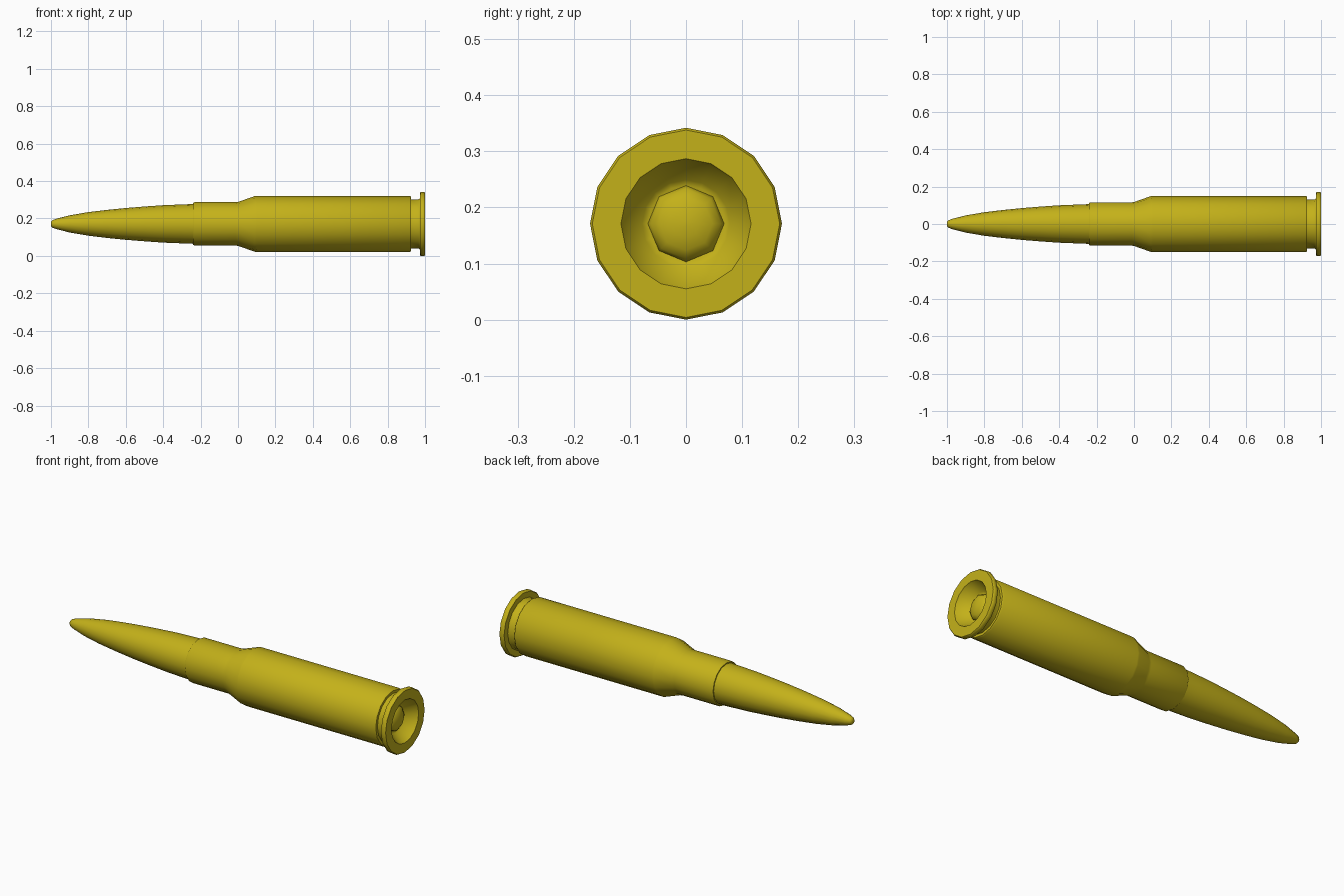
import bpy, math

if "Cube" in bpy.data.objects:
    bpy.data.objects.remove(bpy.data.objects["Cube"])

RADIUS = 0.171  # rim radius = height of the axis above the ground

brass = bpy.data.materials.new("brass")
brass.diffuse_color = (0.55, 0.44, 0.01, 1)
brass.use_nodes = True
brass.node_tree.nodes["Principled BSDF"].inputs["Base Color"].default_value = brass.diffuse_color


def lathe(name, profile, sides, angle=30):
    """Revolve (x, radius) points about the long axis; close ends with caps."""
    verts, faces = [], []
    for x, r in profile:
        for i in range(sides):
            a = 2 * math.pi * i / sides
            verts.append((x, r * math.sin(a), RADIUS + r * math.cos(a)))
    for k in range(len(profile) - 1):
        for i in range(sides):
            j = (i + 1) % sides
            a, b = k * sides, (k + 1) * sides
            faces.append((a + i, b + i, b + j, a + j)[::-1])
    faces.append(tuple(range(sides))[::-1])
    faces.append(tuple(range((len(profile) - 1) * sides, len(profile) * sides)))
    # winding: make all normals consistent and outward
    mesh = bpy.data.meshes.new(name)
    mesh.from_pydata(verts, [], faces)
    import bmesh
    bm = bmesh.new()
    bm.from_mesh(mesh)
    bmesh.ops.recalc_face_normals(bm, faces=bm.faces)
    bm.to_mesh(mesh)
    bm.free()
    obj = bpy.data.objects.new(name, mesh)
    bpy.context.collection.objects.link(obj)
    mesh.materials.append(brass)
    bpy.ops.object.select_all(action='DESELECT')
    obj.select_set(True)
    bpy.context.view_layer.objects.active = obj
    bpy.ops.object.shade_smooth_by_angle(angle=math.radians(angle))
    return obj


# Pointed tip with a gently curved ogive
lathe("tip", [(-1, 0.012), (-0.992, 0.02), (-0.97, 0.028), (-0.9, 0.046),
              (-0.8, 0.063), (-0.7, 0.075), (-0.6, 0.085), (-0.5, 0.093),
              (-0.4, 0.1), (-0.3, 0.104), (-0.22, 0.107)], 16, 50)

# Case: neck, shoulder, body, groove, rim and the recess in the base
lathe("case", [(-0.24, 0.105), (-0.24, 0.112), (-0.233, 0.116), (-0.01, 0.116),
               (0.005, 0.119), (0.09, 0.149), (0.1, 0.15),
               (0.919, 0.15), (0.926, 0.145), (0.926, 0.131), (0.965, 0.131),
               (0.972, 0.136), (0.972, 0.167), (0.977, RADIUS), (0.995, RADIUS),
               (1, 0.167), (1, 0.116), (0.992, 0.112), (0.945, 0.078),
               (0.94, 0.068)], 16, 40)

# Domed primer sitting in the recess
lathe("primer", [(0.935, 0.068)] + [
    (0.94 + 0.03 * math.sin(t), 0.068 * math.cos(t))
    for t in (0.0, 0.4, 0.8, 1.2, 1.5)], 8, 60)
